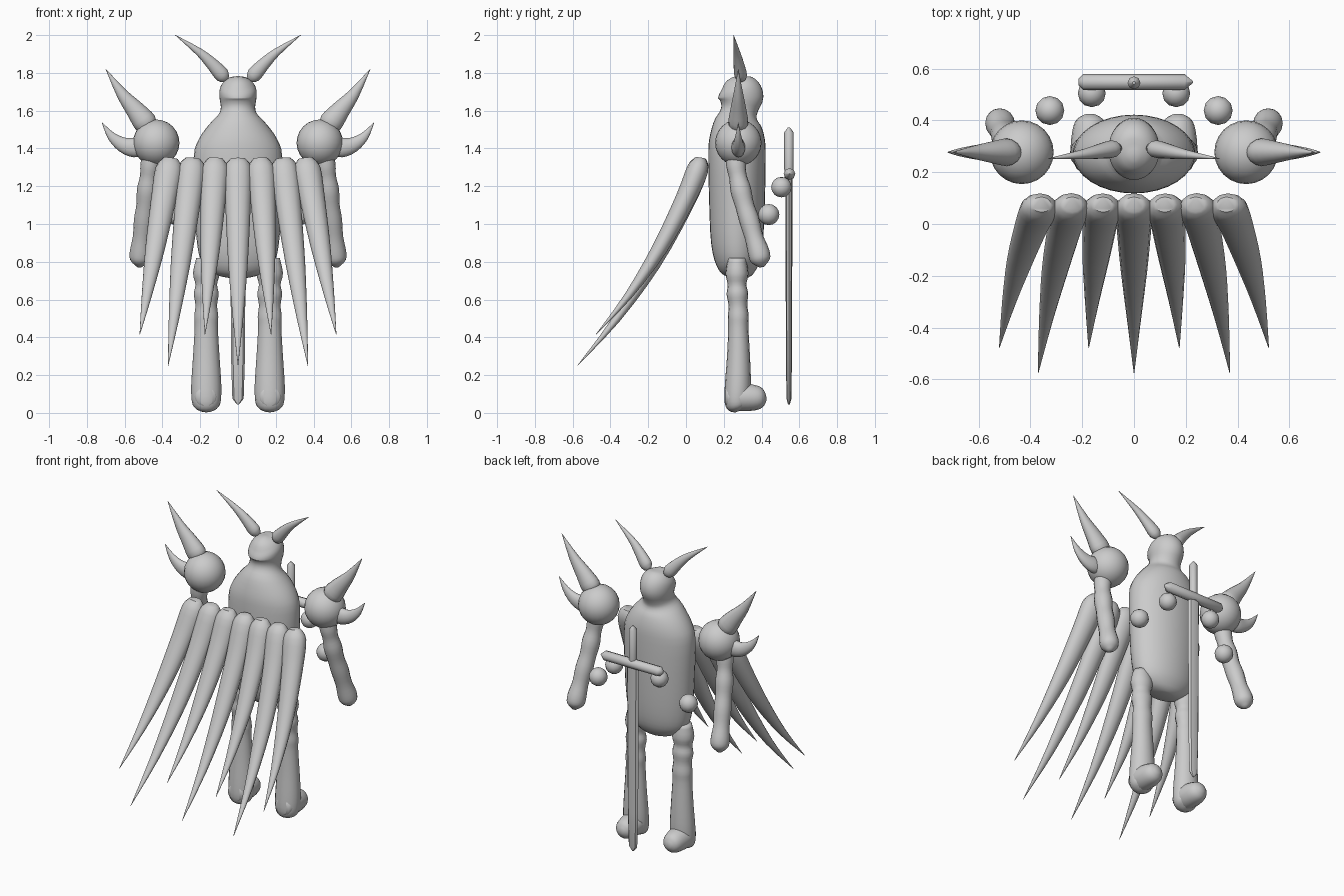
import bpy, bmesh, math
from mathutils import Vector

old = bpy.data.objects.get("Cube")
if old:
    bpy.data.objects.remove(old, do_unlink=True)

clay = bpy.data.materials.new("light grey clay")
clay.use_nodes = True
grey = (0.6, 0.6, 0.6, 1)
clay.diffuse_color = grey
clay.node_tree.nodes["Principled BSDF"].inputs["Base Color"].default_value = grey

X, Y = Vector((1, 0, 0)), Vector((0, 1, 0))


def finish(bm, name, angle=50):
    """Turn a bmesh into a named, shaded object."""
    bmesh.ops.recalc_face_normals(bm, faces=bm.faces)
    mesh = bpy.data.meshes.new(name)
    bm.to_mesh(mesh)
    bm.free()
    mesh.materials.append(clay)
    ob = bpy.data.objects.new(name, mesh)
    bpy.context.collection.objects.link(ob)
    bpy.ops.object.select_all(action='DESELECT')
    ob.select_set(True)
    bpy.context.view_layer.objects.active = ob
    bpy.ops.object.shade_smooth_by_angle(angle=math.radians(angle))
    return ob


def smooth_path(pts, steps):
    """Catmull-Rom through rows of numbers."""
    rows = []
    for i in range(len(pts) - 1):
        quad = (pts[max(i - 1, 0)], pts[i], pts[i + 1], pts[min(i + 2, len(pts) - 1)])
        for s in range(steps):
            t = s / steps
            rows.append([0.5 * (2 * b + (c - a) * t + (2 * a - 5 * b + 4 * c - d) * t ** 2
                                + (3 * b - a - 3 * c + d) * t ** 3)
                         for a, b, c, d in zip(*quad)])
    return rows + [list(pts[-1])]


def loft(name, pts, ref=X, sides=16, steps=3, angle=50):
    """Skin elliptical rings along a path; rows are x, y, z, radius along ref, other radius."""
    rows = smooth_path(pts, steps)
    centres = [Vector(r[:3]) for r in rows]
    bm = bmesh.new()
    rings = []
    for i, row in enumerate(rows):
        tangent = (centres[min(i + 1, len(rows) - 1)] - centres[max(i - 1, 0)]).normalized()
        u = (ref - tangent * ref.dot(tangent)).normalized()
        v = tangent.cross(u)
        ru, rv = max(row[3], 0.001), max(row[4], 0.001)
        angles = [math.tau * k / sides for k in range(sides)]
        rings.append([bm.verts.new(centres[i] + u * ru * math.cos(a) + v * rv * math.sin(a))
                      for a in angles])
    for lower, upper in zip(rings, rings[1:]):
        for k in range(sides):
            n = (k + 1) % sides
            bm.faces.new((lower[k], lower[n], upper[n], upper[k]))
    bm.faces.new(rings[0])
    bm.faces.new(rings[-1])
    return finish(bm, name, angle)


def ball(name, centre, radius, segments=24, rings=12):
    bm = bmesh.new()
    bmesh.ops.create_uvsphere(bm, u_segments=segments, v_segments=rings, radius=radius)
    bmesh.ops.translate(bm, verts=bm.verts, vec=centre)
    return finish(bm, name)


# Torso, neck and head in one skin: height, depth centre, half width, half depth
BODY = [(.715, .28, .05, .04), (.735, .28, .13, .08), (.79, .275, .19, .115),
        (.9, .27, .217, .137), (1.1, .27, .23, .147), (1.35, .27, .235, .152),
        (1.45, .27, .207, .147), (1.53, .27, .15, .125), (1.58, .277, .102, .098),
        (1.62, .285, .091, .1), (1.67, .29, .098, .12), (1.72, .28, .095, .108),
        (1.76, .265, .062, .068), (1.78, .26, .015, .015)]
loft("body_and_head", [(0, y, z, rx, ry) for z, y, rx, ry in BODY], sides=32, angle=80)

for side, s in (("left", 1), ("right", -1)):
    # Leg with a slightly lumpy thigh: height, depth centre, radius
    leg = [(.82, .27, .05), (.74, .27, .066), (.68, .27, .054), (.63, .272, .062),
           (.57, .275, .054), (.51, .277, .06), (.45, .277, .058), (.3, .278, .066),
           (.15, .275, .075), (.06, .27, .072), (.025, .275, .055), (.01, .28, .02)]
    loft(side + "_leg", [(s * .168, y, z, r * 1.06, r * .92) for z, y, r in leg], angle=80)
    foot = [(.21, .085, .05), (.27, .085, .074), (.36, .08, .068), (.405, .078, .05), (.425, .078, .015)]
    loft(side + "_foot", [(s * .17, y, z, r, r) for y, z, r in foot], angle=80)

    # Arm
    arm = [(.455, .262, 1.38, .05), (.465, .265, 1.31, .052), (.472, .275, 1.25, .047),
           (.48, .29, 1.18, .055), (.488, .31, 1.1, .05), (.498, .335, 1.02, .053),
           (.508, .36, .93, .049), (.516, .385, .85, .057), (.52, .395, .805, .05),
           (.522, .402, .772, .012)]
    loft(side + "_arm", [(s * x, y, z, r, r) for x, y, z, r in arm], angle=80)

    # Shoulder ball with two spikes
    ball(side + "_shoulder", (s * .433, .277, 1.43), .123)
    spike = [(.47, 1.505, .035), (.49, 1.535, .062), (.545, 1.605, .05), (.615, 1.69, .03), (.7, 1.82, .001)]
    loft(side + "_upper_spike", [(s * x, .277, z, r * .85, r) for x, z, r in spike], Y)
    spike = [(.5, 1.41, .045), (.55, 1.405, .052), (.61, 1.42, .04), (.67, 1.465, .023), (.72, 1.537, .001)]
    loft(side + "_lower_spike", [(s * x, .277, z, r * .7, r) for x, z, r in spike], Y)

    # Head horn
    horn = [(.055, .295, 1.768, .016), (.082, .29, 1.787, .039), (.135, .28, 1.845, .033),
            (.205, .268, 1.91, .021), (.332, .252, 2.0, .001)]
    loft(side + "_horn", [(s * x, y, z, r * .85, r) for x, y, z, r in horn], Y)

    # Floating orbs
    ball(side + "_inner_orb", (s * .163, .505, 1.195), .054, 12, 8)
    ball(side + "_outer_orb", (s * .325, .438, 1.05), .056, 12, 8)

# Fan of seven feathers: fraction along, depth, height and radius, scaled to each tip
FEATHER = [(0, .075, 1.348, .035), (.05, .062, 1.29, .067), (.22, -.015, 1.1, .062),
           (.5, -.175, .79, .048), (.77, -.37, .495, .025), (1, -.575, .25, .001)]
for i in range(-3, 4):
    top_x, tip_x = i * .119, (0, .175, .37, .52)[abs(i)] * (1 if i >= 0 else -1)
    reach = .85 if i % 2 else 1
    path = []
    for t, y, z, r in FEATHER:
        k = reach if t > .1 else 1
        path.append((top_x + (tip_x - top_x) * t, .075 + (y - .075) * k,
                     1.348 + (z - 1.348) * k, r * 1.08, r * .85))
    loft("feather_%d" % (i + 4), path, sides=12)

# Sword hanging point down
loft("sword_blade", [(0, .545, z, w, d) for z, w, d in
                     ((.045, .006, .005), (.075, .03, .013), (.3, .037, .016), (1.25, .042, .019))],
     sides=8, steps=1, angle=30)
loft("sword_grip", [(0, .545, z, r, r) for z, r in
                    ((1.24, .022), (1.29, .025), (1.485, .025), (1.51, .006))],
     sides=8, steps=1)
loft("sword_guard", [(x, .548, 1.265, r, r) for x, r in
                     ((-.215, .012), (-.195, .031), (.195, .031), (.228, .003))],
     Y, sides=8, steps=1)
